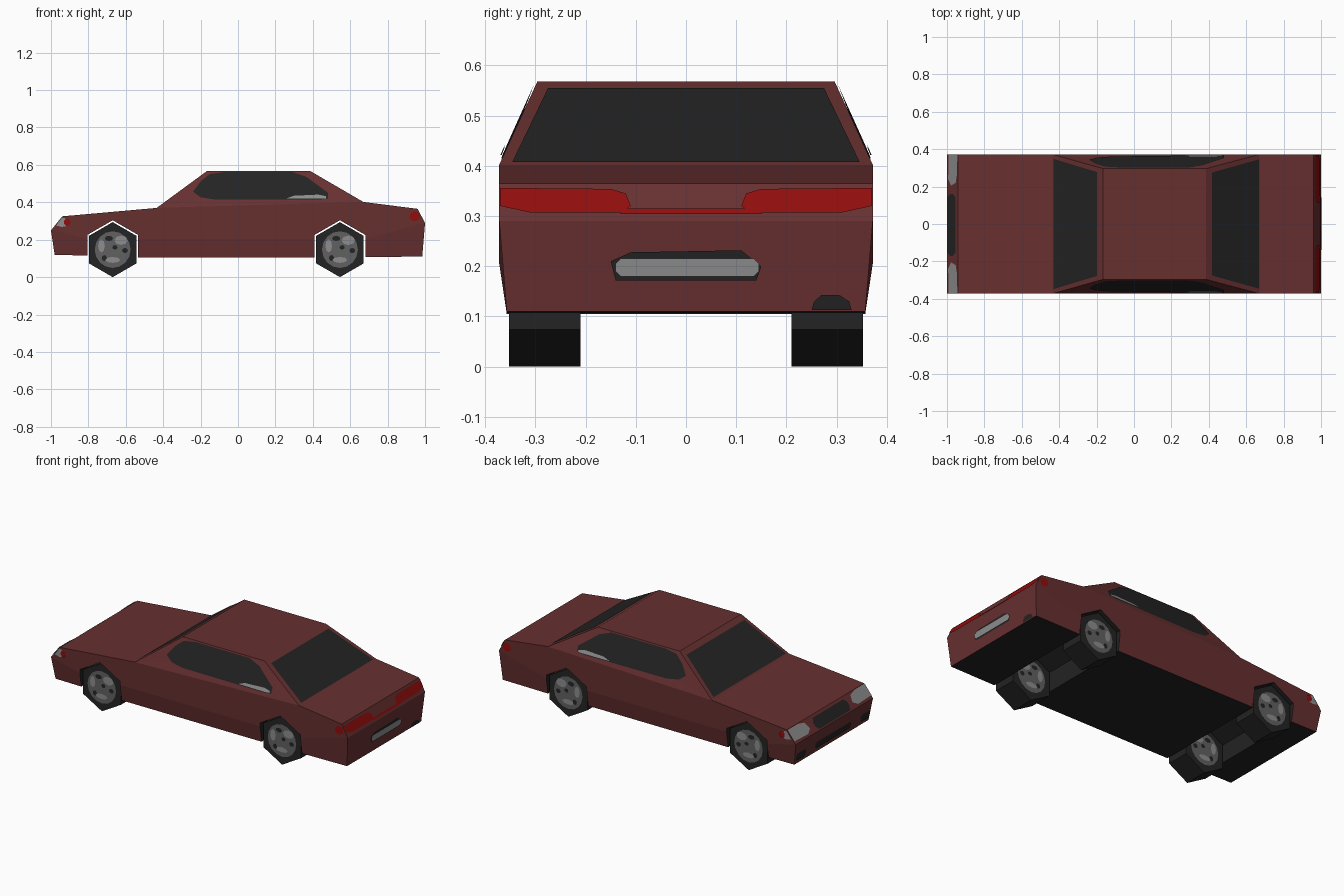
import bpy, bmesh, math
from mathutils import Vector
from mathutils.bvhtree import BVHTree

if "Cube" in bpy.data.objects:
    bpy.data.objects.remove(bpy.data.objects["Cube"])


def material(name, r, g, b):
    m = bpy.data.materials.new(name)
    m.diffuse_color = (r, g, b, 1)
    m.use_nodes = True
    m.node_tree.nodes["Principled BSDF"].inputs["Base Color"].default_value = m.diffuse_color
    return m


RED = material("dark red paint", 0.135, 0.029, 0.029)
BLACK = material("black", 0.017, 0.017, 0.017)
LAMP = material("lamp red", 0.28, 0.004, 0.004)
SILVER = material("light grey", 0.27, 0.27, 0.27)
GREY = material("wheel grey", 0.12, 0.12, 0.12)


def finish(name, bm, *mats):
    me = bpy.data.meshes.new(name)
    bm.to_mesh(me)
    for m in mats:
        me.materials.append(m)
    ob = bpy.data.objects.new(name, me)
    bpy.context.collection.objects.link(ob)
    return ob


# Body: one outline (x, z) bridged across the width, with open wheel tunnels
WHEELS = (-0.67, 0.545)
WZ, ARCH, CREASE = 0.147, 0.157, 0.205
top = [(-0.98, 0.118), (-1, 0.25), (-0.94, 0.325), (-0.435, 0.37), (-0.165, 0.568),
       (0.385, 0.568), (0.67, 0.402), (0.96, 0.365), (1, 0.29), (0.985, 0.11)]


def arch(cx, z_rear, z_front):
    d, s = ARCH * math.cos(math.pi / 6), WZ + ARCH / 2
    return [(cx + d, z_rear), (cx + d, CREASE), (cx + d, s), (cx, WZ + ARCH),
            (cx - d, s), (cx - d, CREASE), (cx - d, z_front)]


outline = top + arch(WHEELS[1], 0.107, 0.105) + arch(WHEELS[0], 0.105, 0.116)


def half_width(z):
    return 0.357 if z < 0.13 else 0.296 if z > 0.5 else 0.372


bm = bmesh.new()
sides = [[bm.verts.new((x, s * half_width(z), z)) for x, z in outline] for s in (-1, 1)]
n = len(outline)
for i in range(n):
    j = (i + 1) % n
    f = bm.faces.new((sides[0][i], sides[0][j], sides[1][j], sides[1][i]))
    f.material_index = 0 if i < len(top) - 1 else 1
side_faces = [(1, 2, 3, 6, 7, 8, 11, 12, 13, 14, 15, 18, 19, 20, 21, 22),  # upper side
              (8, 9, 10, 11), (15, 16, 17, 18), (22, 23, 0, 1),           # sills
              (3, 4, 5), (3, 5, 6)]                                       # cabin side
for side in sides:
    for idx in side_faces:
        bm.faces.new([side[i] for i in idx])
bmesh.ops.recalc_face_normals(bm, faces=bm.faces)
finish("car_body", bm, RED, BLACK)
tree = BVHTree.FromBMesh(bm)


# Painted details: flat plates projected onto the body along x or y
def plate(name, mat, axis, sign, pts, off=0.004):
    b = bmesh.new()
    verts, normal = [], Vector()
    for u, z in pts:
        start = Vector((sign * 5, u, z)) if axis == "x" else Vector((u, sign * 5, z))
        ray = Vector((-sign, 0, 0)) if axis == "x" else Vector((0, -sign, 0))
        hit, nor, _, _ = tree.ray_cast(start, ray)
        if hit is None:
            continue
        verts.append(b.verts.new(hit + nor * off))
        normal += nor
    f = b.faces.new(verts)
    f.normal_update()
    if f.normal.dot(normal) < 0:
        f.normal_flip()
    finish(name, b, mat)


def oval(cx, cz, rx, rz, k=12):
    return [(cx + rx * math.cos(2 * math.pi * i / k), cz + rz * math.sin(2 * math.pi * i / k))
            for i in range(k)]


def slot(u0, u1, z0, z1, c):
    return [(u0 + c, z0), (u1 - c, z0), (u1, z0 + c), (u1, z1 - c),
            (u1 - c, z1), (u0 + c, z1), (u0, z1 - c), (u0, z0 + c)]


# Windscreen and rear window
plate("windscreen", BLACK, "x", -1, [(-0.348, 0.376), (0.348, 0.376), (0.278, 0.545), (-0.278, 0.545)])
plate("rear_window", BLACK, "x", 1, [(-0.346, 0.404), (0.346, 0.404), (0.275, 0.551), (-0.275, 0.551)])

# Side windows and side lamps
window = [(-0.24, 0.455), (-0.2, 0.51), (-0.15, 0.55), (-0.07, 0.561), (0.29, 0.561), (0.365, 0.535),
          (0.48, 0.45), (0.48, 0.42), (0.44, 0.413), (-0.12, 0.413), (-0.2, 0.425)]
glint = [(0.26, 0.418), (0.47, 0.418), (0.47, 0.43), (0.43, 0.438), (0.3, 0.432)]
for s in (-1, 1):
    plate("side_window", BLACK, "y", s, window)
    plate("window_glint", SILVER, "y", s, glint, 0.008)
    plate("rear_side_lamp", LAMP, "y", s, oval(0.945, 0.325, 0.028, 0.026))
    plate("front_side_lamp", SILVER, "y", s,
          [(-0.972, 0.275), (-0.94, 0.268), (-0.91, 0.275), (-0.925, 0.315), (-0.942, 0.318)])
    plate("front_side_marker", LAMP, "y", s, oval(-0.913, 0.293, 0.018, 0.02), 0.007)

    # Lamps at the car's ends
    plate("tail_lamp", LAMP, "x", 1, [(s * y, z) for y, z in (
        (0.37, 0.354), (0.15, 0.352), (0.12, 0.343), (0.11, 0.318), (0.13, 0.305), (0.31, 0.305), (0.37, 0.318))])
    plate("headlamp", SILVER, "x", -1, [(s * y, z) for y, z in (
        (0.37, 0.265), (0.24, 0.262), (0.205, 0.28), (0.22, 0.312), (0.27, 0.322), (0.37, 0.323))])
    plate("fog_lamp_recess", BLACK, "x", -1, slot(s * 0.31 - 0.045, s * 0.31 + 0.045, 0.14, 0.185, 0.012))

# Nose and tail details
plate("grille", BLACK, "x", -1, slot(-0.17, 0.16, 0.256, 0.312, 0.018))
plate("lower_intake", BLACK, "x", -1, slot(-0.17, 0.17, 0.145, 0.185, 0.012))
plate("tail_strip", LAMP, "x", 1, [(-0.13, 0.302), (0.15, 0.302), (0.15, 0.313), (-0.13, 0.313)])
plate("plate_recess", BLACK, "x", 1, [(-0.14, 0.172), (0.14, 0.172), (0.15, 0.2), (0.11, 0.232), (-0.11, 0.228), (-0.15, 0.21)])
plate("plate_panel", SILVER, "x", 1, slot(-0.14, 0.145, 0.18, 0.216, 0.01), 0.008)
plate("exhaust_patch", BLACK, "x", 1, [(0.25, 0.113), (0.33, 0.113), (0.325, 0.13), (0.305, 0.143), (0.27, 0.143), (0.255, 0.13)])


# Wheels: six-sided tyres with a hub disc and patches on both faces
def disc(b, cx, cz, y, out, rx, rz, k, mat):
    vs = [b.verts.new((x, y, z)) for x, z in oval(cx, cz, rx, rz, k)]
    f = b.faces.new(vs)
    f.normal_update()
    if f.normal.y * out < 0:
        f.normal_flip()
    f.material_index = mat


light = [(0.045, 0.05, 0.036, 0.025), (-0.06, 0.02, 0.018, 0.035), (0.0, -0.055, 0.04, 0.016)]
dark = [(-0.02, 0.06, 0.022, 0.014), (0.066, -0.005, 0.016, 0.014), (-0.045, -0.045, 0.014, 0.016),
        (0.012, 0.012, 0.014, 0.012)]
for label, cx in zip(("front_wheel", "rear_wheel"), WHEELS):
    for s in (-1, 1):
        b = bmesh.new()
        rings = [[b.verts.new((cx + WZ * math.cos(a), s * y, WZ + WZ * math.sin(a)))
                  for a in (math.radians(30 + 60 * i) for i in range(6))] for y in (0.21, 0.353)]
        for ring in rings:
            b.faces.new(ring)
        for i in range(6):
            j = (i + 1) % 6
            b.faces.new((rings[0][i], rings[0][j], rings[1][j], rings[1][i]))
        bmesh.ops.recalc_face_normals(b, faces=b.faces)
        for y, out in ((0.353, s), (0.21, -s)):
            disc(b, cx, WZ, s * y + out * 0.002, out, 0.096, 0.098, 16, 1)
            for patches, mat in ((light, 2), (dark, 0)):
                for px, pz, rx, rz in patches:
                    disc(b, cx + px, WZ + pz, s * y + out * 0.004, out, rx, rz, 8, mat)
        finish(label, b, BLACK, GREY, SILVER)
